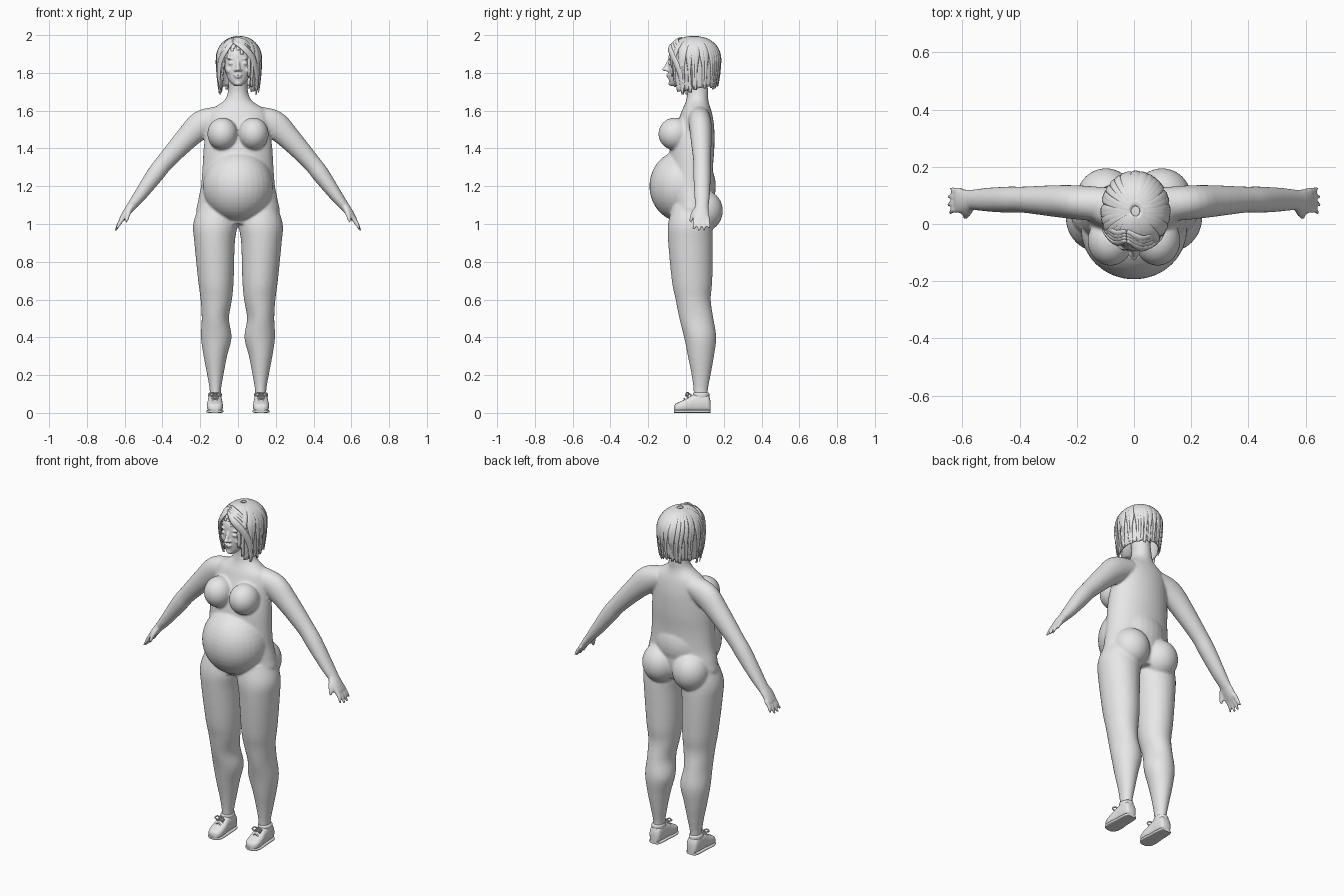
import bpy, bmesh, math, random
from math import sin, cos, pi
from mathutils import Vector, Matrix

random.seed(4)
cube = bpy.data.objects.get("Cube")
if cube:
    bpy.data.objects.remove(cube, do_unlink=True)

X, Y, Z = Vector((1, 0, 0)), Vector((0, 1, 0)), Vector((0, 0, 1))

grey = bpy.data.materials.new("plain grey")
grey.use_nodes = True
grey.diffuse_color = (0.8, 0.8, 0.8, 1)
grey.node_tree.nodes["Principled BSDF"].inputs["Base Color"].default_value = (0.8, 0.8, 0.8, 1)


def spline(points, steps):
    """Catmull-Rom refinement of (x, y, z, width, depth) stations."""
    p = [Vector(q) for q in points]
    p = [p[0] * 2 - p[1]] + p + [p[-1] * 2 - p[-2]]
    out = []
    for a, b, c, d in zip(p, p[1:], p[2:], p[3:]):
        for k in range(steps):
            t = k / steps
            out.append((b * 2 + (c - a) * t + (a * 2 - b * 5 + c * 4 - d) * t * t
                        + (b * 3 - a - c * 3 + d) * t ** 3) / 2)
    return out + [p[-2]]


def tube(bm, points, hint=Y, axis=None, sides=24, steps=4, power=1.0):
    """Closed loft of elliptical rings; hint gives the depth direction."""
    st = spline(points, steps)
    centres = [Vector(s[:3]) for s in st]
    rings = []
    for i, s in enumerate(st):
        c = centres[i]
        t = axis or (centres[min(i + 1, len(st) - 1)] - centres[max(i - 1, 0)]).normalized()
        h = hint(c) if callable(hint) else hint
        side = h.cross(t).normalized()
        up = t.cross(side)
        ring = []
        for k in range(sides):
            u, v = cos(2 * pi * k / sides), sin(2 * pi * k / sides)
            u = math.copysign(abs(u) ** power, u)
            v = math.copysign(abs(v) ** power, v)
            ring.append(bm.verts.new(c + side * max(s[3], .001) * u + up * max(s[4], .001) * v))
        rings.append(ring)
    for a, b in zip(rings, rings[1:]):
        for k in range(sides):
            n = (k + 1) % sides
            bm.faces.new((a[k], a[n], b[n], b[k]))
    bm.faces.new(rings[0])
    bm.faces.new(rings[-1])


def blob(bm, centre, radii):
    m = Matrix.Translation(centre) @ Matrix.Diagonal((*radii, 1))
    bmesh.ops.create_uvsphere(bm, u_segments=32, v_segments=20, radius=1, matrix=m)


def finish(name, bm, voxel=0, smoothing=4):
    bmesh.ops.recalc_face_normals(bm, faces=bm.faces)
    mesh = bpy.data.meshes.new(name)
    bm.to_mesh(mesh)
    bm.free()
    mesh.materials.append(grey)
    mesh.shade_smooth()
    ob = bpy.data.objects.new(name, mesh)
    bpy.context.collection.objects.link(ob)
    if voxel:
        r = ob.modifiers.new("blend", "REMESH")
        r.mode, r.voxel_size, r.use_smooth_shade = "VOXEL", voxel, True
        s = ob.modifiers.new("soften", "SMOOTH")
        s.factor, s.iterations = .5, smoothing
    return ob


def column(bm, rows, x=0):
    """Vertical loft from (z, x, y, half width, half depth) rows."""
    tube(bm, [(x * r[1], r[2], r[0], r[3], r[4]) for r in rows], axis=Z, sides=36)


# Body: torso, belly and chest
bm = bmesh.new()
column(bm, [(1, 0, .03, .13, .09), (1.06, 0, .03, .215, .11), (1.12, 0, .03, .212, .118),
            (1.2, 0, .025, .196, .118), (1.3, 0, .025, .188, .118), (1.4, 0, .032, .182, .118),
            (1.5, 0, .045, .17, .105), (1.56, 0, .053, .165, .09), (1.6, 0, .056, .15, .078),
            (1.63, 0, .058, .105, .066), (1.66, 0, .06, .068, .058), (1.71, 0, .062, .052, .055),
            (1.8, 0, .05, .052, .055)])
blob(bm, (0, -.018, 1.2), (.186, .176, .19))
for s in (1, -1):
    blob(bm, (s * .082, -.058, 1.477), (.08, .088, .086))
    blob(bm, (s * .098, .09, 1.07), (.103, .105, .112))
    # Legs
    column(bm, [(1.1, .11, .03, .095, .1), (1, .12, .022, .117, .117), (.9, .124, .024, .107, .118),
                (.7, .117, .032, .094, .107), (.6, .115, .038, .083, .093),
                (.5, .12, .055, .072, .09), (.4, .115, .075, .081, .085),
                (.3, .12, .079, .062, .069), (.2, .12, .08, .043, .05),
                (.12, .12, .078, .03, .038), (.05, .12, .078, .03, .037)], s)
    # Arms
    tube(bm, [(s * x, y, z, a, b) for x, y, z, a, b in (
        (.1, .068, 1.565, .06, .06), (.19, .075, 1.528, .074, .06), (.27, .08, 1.455, .062, .056),
        (.385, .085, 1.33, .048, .046), (.44, .085, 1.26, .046, .046),
        (.52, .085, 1.15, .034, .041), (.572, .085, 1.083, .024, .034))])
    # Palms, fingers and thumbs
    tube(bm, [(s * .56, .085, 1.1, .024, .034), (s * .59, .08, 1.06, .021, .042),
              (s * .618, .08, 1.02, .014, .043)])
    for k, reach in enumerate((.9, 1, .97, .8)):
        y = .048 + k * .023
        tip = y + (k - 1.5) * .006
        tube(bm, [(s * .605, y, 1.035, .012, .011), (s * (.605 + .026 * reach), y, 1.035 - .036 * reach, .011, .011),
                  (s * (.605 + .045 * reach), tip, 1.035 - .074 * reach, .006, .007)], sides=12)
    tube(bm, [(s * .572, .06, 1.08, .016, .018), (s * .582, .037, 1.05, .013, .014),
              (s * .592, .022, 1.01, .008, .009)], sides=12)
finish("body", bm, .007, 6)

# Head: skull, jaw and facial features
bm = bmesh.new()
blob(bm, (0, .045, 1.88), (.088, .115, .1))
column(bm, [(1.73, 0, -.058, .018, .022), (1.745, 0, -.05, .036, .038), (1.77, 0, -.036, .054, .056),
            (1.81, 0, -.02, .069, .076), (1.85, 0, -.008, .077, .086), (1.9, 0, 0, .078, .09),
            (1.94, 0, .01, .07, .075)])
tube(bm, [(0, -.085, 1.87, .009, .01), (0, -.1, 1.84, .01, .012), (0, -.107, 1.818, .014, .014)], axis=Z)
blob(bm, (0, -.11, 1.819), (.013, .016, .011))
blob(bm, (0, -.09, 1.789), (.024, .015, .006))
blob(bm, (0, -.088, 1.778), (.02, .015, .006))
blob(bm, (0, -.079, 1.745), (.018, .014, .013))
for s in (1, -1):
    blob(bm, (s * .013, -.099, 1.815), (.009, .012, .008))
    blob(bm, (s * .033, -.079, 1.85), (.018, .014, .011))
    blob(bm, (s * .034, -.076, 1.875), (.024, .016, .006))
    blob(bm, (s * .042, -.058, 1.815), (.025, .026, .024))
    blob(bm, (s * .083, .03, 1.845), (.01, .02, .03))
finish("head", bm, .004, 4)


# Hair: open shell with overlapping locks
def hair_point(phi, s, off=0):
    th = min(s / .6, 1) * pi / 2
    drop = max(0, (s - .6) / .4)
    r = sin(th) * (1 - .08 * drop ** 2)
    return Vector((.005 + (.113 + off) * r * sin(phi), .045 - (.132 + off) * r * cos(phi),
                   1.875 + (.115 + off) * cos(th) - drop * (.16 + .02 * cos(phi))))


def hair_reach(phi):
    a = abs((phi + .2 + pi) % (2 * pi) - pi)
    return .42 + .58 * min(1, (a / .95) ** 1.6)


def outward(c):
    return Vector((c.x, c.y - .045, max(c.z - 1.875, 0))).normalized()


bm = bmesh.new()
cols, rows = 72, 24
grid = [[bm.verts.new(hair_point(2 * pi * i / cols, j / rows)) for j in range(rows + 1)] for i in range(cols)]
for i in range(cols):
    n = (i + 1) % cols
    for j in range(rows):
        if (j + .5) / rows < hair_reach(2 * pi * (i + .5) / cols):
            bm.faces.new((grid[i][j], grid[n][j], grid[n][j + 1], grid[i][j + 1]))
bmesh.ops.delete(bm, geom=[v for v in bm.verts if not v.link_faces], context="VERTS")
bmesh.ops.remove_doubles(bm, verts=bm.verts, dist=.0001)
shell = finish("hair_shell", bm)
thick = shell.modifiers.new("thickness", "SOLIDIFY")
thick.thickness, thick.offset = .008, -1

bm = bmesh.new()
count = 34
for i in range(count):
    phi = 2 * pi * (i + random.uniform(-.25, .25)) / count
    end = hair_reach(phi) * random.uniform(.97, 1.06)
    drift = random.uniform(-.12, .12)
    pts = []
    for k in range(8):
        t = k / 7
        width = .005 + .016 * sin(pi * min(t * 1.2 + .08, .93))
        pts.append((*hair_point(phi + drift * t, .05 + (end - .05) * t, .004), width, .002 + .004 * sin(pi * t)))
    tube(bm, pts, outward, sides=8, steps=3)
# Swept fringe on both sides of the parting
for k in range(4):
    d = k * .011
    tube(bm, [(-.025, -.058 + d, 1.964 + d * .6, .008, .004), (.03, -.086 + d, 1.934 + d, .018, .007),
              (.078, -.064 + d, 1.875 + d, .019, .007), (.1, -.03 + d, 1.79, .016, .006),
              (.09, -.026 + d, 1.705, .003, .002)], outward, sides=8)
    tube(bm, [(-.028, -.058 + d, 1.964 + d * .6, .008, .004), (-.064, -.066 + d, 1.92 + d, .016, .007),
              (-.094, -.04 + d, 1.86 + d, .017, .007), (-.102, -.02 + d, 1.78, .014, .006),
              (-.09, -.018 + d, 1.71, .003, .002)], outward, sides=8)
finish("hair_locks", bm)

# Shoes with soles, collars and tied laces
for s, side in ((1, "left"), (-1, "right")):
    x = s * .122
    bm = bmesh.new()
    upper = [(.13, .022, .06), (.117, .033, .09), (.08, .037, .1), (.04, .038, .094),
             (0, .042, .07), (-.035, .041, .054), (-.055, .032, .044), (-.064, .018, .032)]
    tube(bm, [(x, y, h / 2 + .004, w, h / 2) for y, w, h in upper], Z, -Y, power=.75)
    tube(bm, [(x, y, .008, w + .003, .008) for y, w, h in upper], Z, -Y, power=.5)
    column(bm, [(.07, 1, .08, .034, .042), (.1, 1, .08, .036, .044), (.108, 1, .08, .03, .038)], x)
    shoe = finish(side + "_shoe", bm)
    bpy.ops.object.select_all(action="DESELECT")
    shoe.select_set(True)
    bpy.context.view_layer.objects.active = shoe
    bpy.ops.object.shade_smooth_by_angle(angle=.9)
    bm = bmesh.new()
    for y, z in ((-.005, .074), (.012, .086), (.029, .096)):
        tube(bm, [(x - .026, y, z - .016, .004, .004), (x, y - .004, z + .002, .004, .004),
                  (x + .026, y, z - .016, .004, .004)], sides=8)
    for e in (1, -1):
        tube(bm, [(x, .018, .1, .004, .004), (x + e * .018, .006, .108, .004, .004),
                  (x + e * .028, 0, .098, .004, .004), (x + e * .016, .002, .09, .004, .004),
                  (x, .016, .098, .004, .004)], sides=8)
    finish(side + "_laces", bm)
